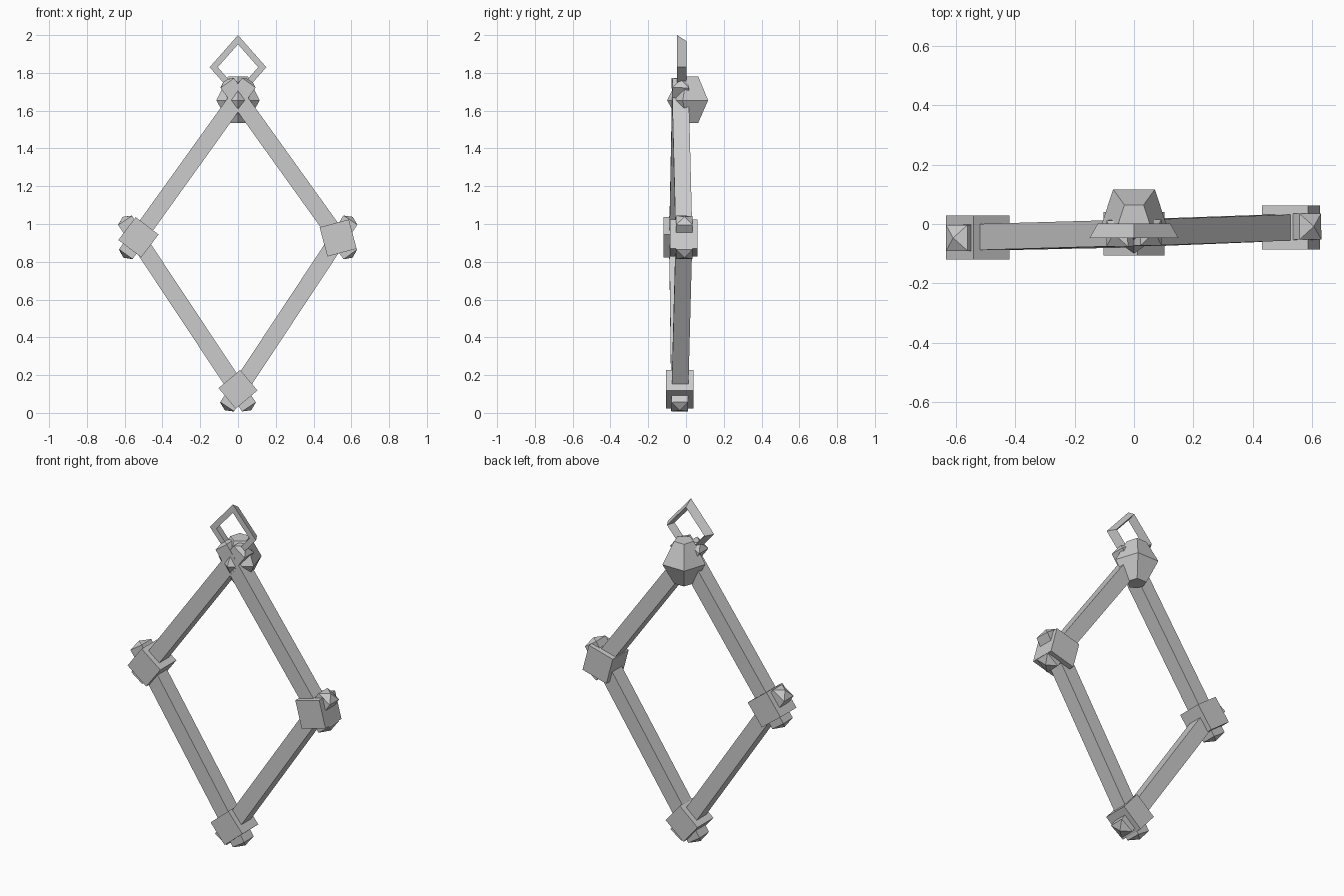
import bpy, bmesh, math
from mathutils import Vector, Matrix

if "Cube" in bpy.data.objects:
    bpy.data.objects.remove(bpy.data.objects["Cube"])

grey = bpy.data.materials.new("plain_grey")
grey.diffuse_color = (0.6, 0.6, 0.6, 1)
grey.use_nodes = True
grey.node_tree.nodes["Principled BSDF"].inputs["Base Color"].default_value = grey.diffuse_color


def finish(name, bm):
    bmesh.ops.recalc_face_normals(bm, faces=bm.faces)
    me = bpy.data.meshes.new(name)
    bm.to_mesh(me)
    bm.free()
    me.materials.append(grey)
    ob = bpy.data.objects.new(name, me)
    bpy.context.collection.objects.link(ob)
    return ob


def loft(name, rings, closed=False):
    """Skin a list of equal-length point rings, capping the ends or closing the loop."""
    bm = bmesh.new()
    vs = [[bm.verts.new(p) for p in r] for r in rings]
    n = len(vs[0])
    pairs = list(zip(vs, vs[1:])) + ([(vs[-1], vs[0])] if closed else [])
    for a, b in pairs:
        for i in range(n):
            j = (i + 1) % n
            bm.faces.new((a[i], a[j], b[j], b[i]))
    if not closed:
        bm.faces.new(vs[0])
        bm.faces.new(vs[-1])
    return finish(name, bm)


def bar(name, a, b, width=0.088, tip=0.022):
    """Square bar with a shallow pyramid on each end."""
    a, b = Vector(a), Vector(b)
    d = (b - a).normalized()
    side = d.cross(Vector((0, 1, 0))).normalized()
    up = side.cross(d)
    bm = bmesh.new()
    h = width / 2
    ends = []
    for apex, s in ((a, 1), (b, -1)):
        base = apex + d * tip * s
        ring = [bm.verts.new(base + side * h * u + up * h * v)
                for u, v in ((-1, -1), (1, -1), (1, 1), (-1, 1))]
        top = bm.verts.new(apex)
        for i in range(4):
            bm.faces.new((ring[i], ring[(i + 1) % 4], top))
        ends.append(ring)
    for i in range(4):
        j = (i + 1) % 4
        bm.faces.new((ends[0][i], ends[0][j], ends[1][j], ends[1][i]))
    finish(name, bm)


def block(name, loc, size, angle):
    bm = bmesh.new()
    bmesh.ops.create_cube(bm, size=1)
    m = (Matrix.Translation(loc) @ Matrix.Rotation(math.radians(angle), 4, 'Y')
         @ Matrix.Diagonal((*size, 1)))
    bmesh.ops.transform(bm, matrix=m, verts=bm.verts)
    finish(name, bm)


# Four crossing frame bars
bar("upper_left_bar", (-0.607, -0.047, 0.822), (0.07, -0.028, 1.765))
bar("lower_left_bar", (-0.61, -0.047, 1.038), (0.07, -0.033, 0.014))
bar("upper_right_bar", (0.607, -0.008, 0.822), (-0.07, -0.032, 1.765))
bar("lower_right_bar", (0.607, -0.008, 1.038), (-0.07, -0.035, 0.014))

# Corner blocks
block("left_block", (-0.527, -0.045, 0.93), (0.152, 0.148, 0.152), 37)
block("right_block", (0.53, -0.012, 0.926), (0.16, 0.148, 0.16), -15)
block("bottom_block", (0, -0.033, 0.125), (0.15, 0.148, 0.142), -40)

# Five-sided top knob, one point facing the front
knob = []
for z, r in ((1.535, 0.055), (1.655, 0.12), (1.782, 0.055)):
    knob.append([(r * math.sin(t), 0.02 - r * math.cos(t), z)
                 for t in (math.tau * i / 5 for i in range(5))])
loft("top_knob", knob)

# Diamond hanging ring with a triangular section
section = ((0.15, -0.047), (0.122, 0.002), (0.107, -0.047))
ring = []
for i in range(4):
    t = math.tau * i / 4
    ring.append([(r * math.cos(t), y, 1.83 + 1.133 * r * math.sin(t))
                 for r, y in section])
loft("hanging_ring", ring, closed=True)
